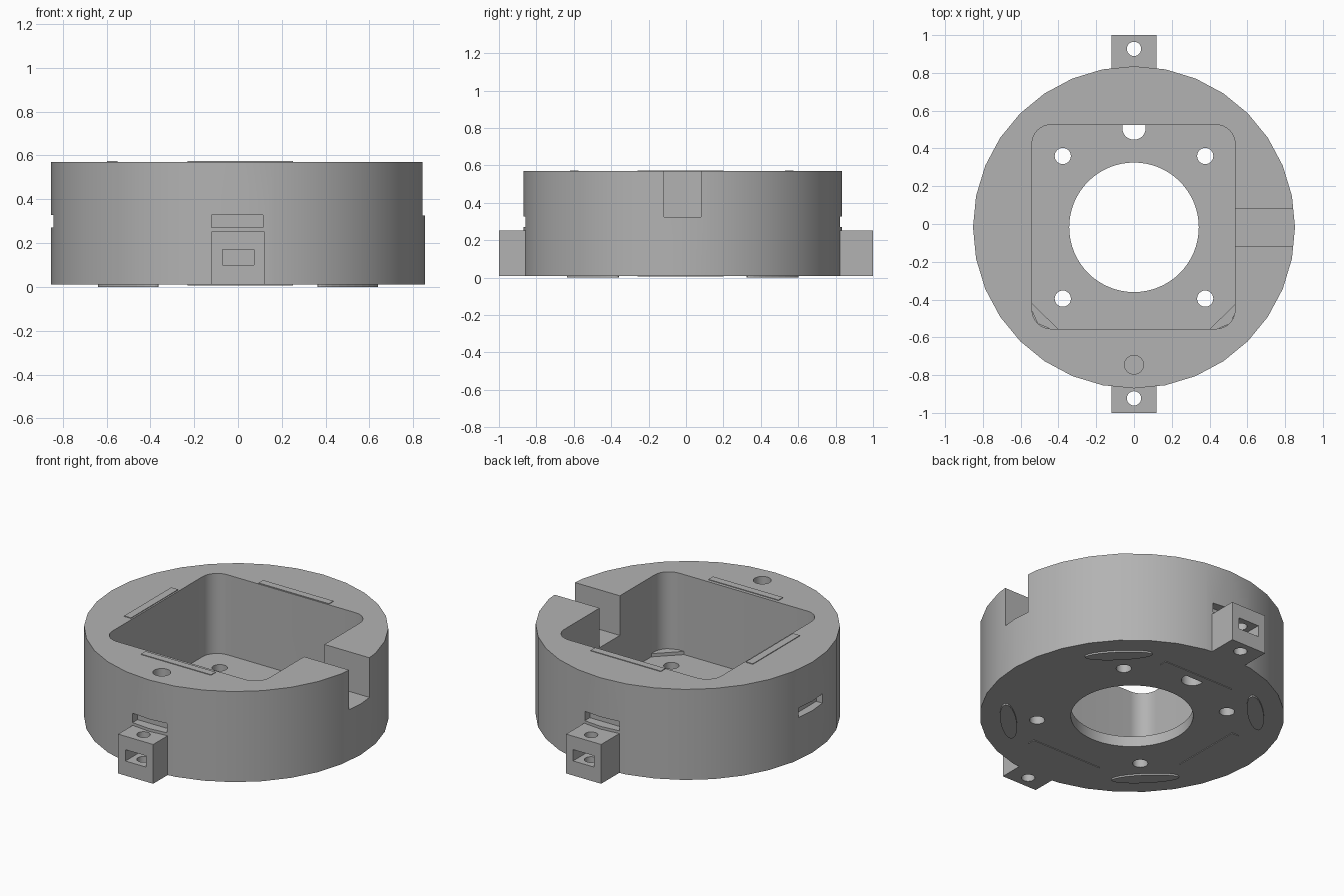
import bpy, bmesh, math
from mathutils import Matrix, Vector

if "Cube" in bpy.data.objects:
    bpy.data.objects.remove(bpy.data.objects["Cube"])

CY = -0.0175            # centre of the round body in y
Z0, Z1, FLOOR = 0.01, 0.57, 0.075

grey = bpy.data.materials.new("plain_grey")
grey.diffuse_color = (0.45, 0.45, 0.45, 1)
grey.use_nodes = True
grey.node_tree.nodes["Principled BSDF"].inputs["Base Color"].default_value = grey.diffuse_color


def prism(name, pts, z0, z1):
    """Extrude a counter-clockwise outline from z0 to z1."""
    bm = bmesh.new()
    face = bm.faces.new([bm.verts.new((x, y, z0)) for x, y in pts])
    ext = bmesh.ops.extrude_face_region(bm, geom=[face])["geom"]
    for v in ext:
        if isinstance(v, bmesh.types.BMVert):
            v.co.z = z1
    bmesh.ops.recalc_face_normals(bm, faces=bm.faces)
    me = bpy.data.meshes.new(name)
    bm.to_mesh(me)
    bm.free()
    me.materials.append(grey)
    ob = bpy.data.objects.new(name, me)
    bpy.context.collection.objects.link(ob)
    return ob


def ellipse(cx, cy, rx, ry, n=32, turn=0.0):
    c, s = math.cos(turn), math.sin(turn)
    out = []
    for i in range(n):
        a = 2 * math.pi * i / n
        x, y = rx * math.cos(a), ry * math.sin(a)
        out.append((cx + x * c - y * s, cy + x * s + y * c))
    return out


def circle(cx, cy, r, n=32):
    return ellipse(cx, cy, r, r, n)


def rect(x0, x1, y0, y1):
    return [(x0, y0), (x1, y0), (x1, y1), (x0, y1)]


def rounded(x0, x1, y0, y1, r, n=8):
    pts = []
    for k, (cx, cy) in enumerate([(x1 - r, y1 - r), (x0 + r, y1 - r),
                                  (x0 + r, y0 + r), (x1 - r, y0 + r)]):
        for i in range(n + 1):
            a = math.pi / 2 * (k + i / n)
            pts.append((cx + r * math.cos(a), cy + r * math.sin(a)))
    return pts


def boolean(target, tools, op):
    """Apply each tool to the target, then remove it."""
    bpy.context.view_layer.objects.active = target
    for tool in tools:
        tool.hide_render = True
        mod = target.modifiers.new("bool", 'BOOLEAN')
        mod.operation, mod.object, mod.solver = op, tool, 'EXACT'
        bpy.ops.object.modifier_apply(modifier=mod.name)
        bpy.data.objects.remove(tool)


# Round housing with side lugs
body = prism("housing", circle(0, CY, 0.8525, 32), Z0, Z1)
lugs = [prism("lug", rect(-0.12, 0.12, *ys), Z0, 0.253)
        for ys in ((-1, -0.75), (0.7, 1))]
boolean(body, lugs, 'UNION')

# Square pocket, centre bore and cable notch
cuts = [
    prism("pocket", rounded(-0.54, 0.535, -0.555, 0.525, 0.1), FLOOR, 0.8),
    prism("bore", circle(0, CY, 0.343, 64), -0.1, 0.2),
    prism("notch", rect(0.4, 1, -0.118, 0.08), 0.325, 0.8),
    prism("cable_hole", circle(0, 0.508, 0.062), -0.1, FLOOR + 0.005),
    prism("pin_hole", circle(0, -0.745, 0.05), 0.45, 0.8),
]
# Screw holes in the floor
for x in (-0.377, 0.377):
    for y in (0.36, -0.395):
        cuts.append(prism("screw_hole", circle(x, y, 0.043, 24), -0.1, 0.2))
# Lug bolt holes, nut windows and the slots above the lugs
for s, hole_y, wall_y in ((-1, -0.923, -0.87), (1, 0.927, 0.835)):
    cuts.append(prism("bolt_hole", circle(0, hole_y, 0.038, 24), -0.1, 0.262))
    cuts.append(prism("nut_window", rect(-0.07, 0.072, *sorted((s * 0.86, s * 1.1))),
                      0.1, 0.17))
    cuts.append(prism("slot", rect(-0.12, 0.115, *sorted((wall_y - s * 0.06, s * 0.95))),
                      0.27, 0.328))
# Slot on the left wall
cuts.append(prism("slot", rect(-1, -0.80, -0.13, 0.1), 0.27, 0.328))
boolean(body, cuts, 'DIFFERENCE')

bpy.ops.object.select_all(action='DESELECT')
body.select_set(True)
bpy.context.view_layer.objects.active = body
bpy.ops.object.shade_smooth_by_angle(angle=math.radians(20))

# Low corner ledges on the pocket floor
for s in (-1, 1):
    pts = [(s * 0.4, -0.557), (s * 0.54, -0.42), (s * 0.54, -0.46),
           (s * 0.51, -0.527), (s * 0.44, -0.557)]
    prism("corner_ledge", pts, FLOOR - 0.005, FLOOR + 0.02)

# Thin pads around the pocket, above and below
for z0, z1 in ((Z1 - 0.002, Z1 + 0.004), (Z0 - 0.004, Z0 + 0.002)):
    for y0 in (-0.62, 0.53):
        prism("pad", rect(-0.23, 0.25, y0, y0 + 0.045), z0, z1)
    prism("pad", rect(-0.597, -0.55, -0.26, 0.2), z0, z1)

# Slim feet on the underside, set on the diagonals
for sx in (-1, 1):
    for sy in (-1, 1):
        turn = math.radians(45 if sx * sy < 0 else 135)
        prism("foot", ellipse(sx * 0.5, CY + sy * 0.48, 0.19, 0.045, 24, turn),
              0.0, Z0 + 0.002)
